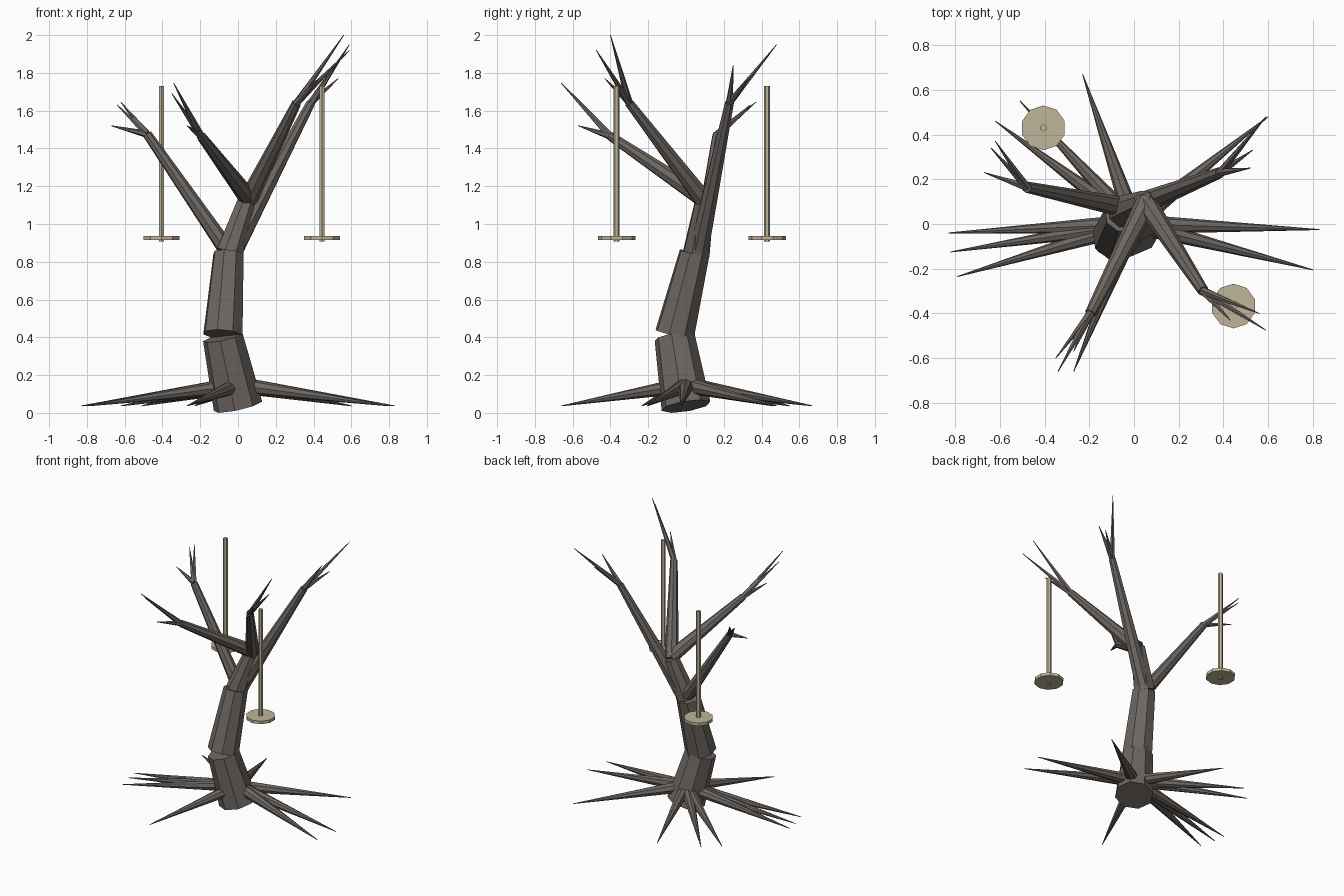
import bpy, bmesh
from mathutils import Vector

if "Cube" in bpy.data.objects:
    bpy.data.objects.remove(bpy.data.objects["Cube"])


def material(name, rgb):
    m = bpy.data.materials.new(name)
    m.diffuse_color = (*rgb, 1)
    m.use_nodes = True
    m.node_tree.nodes["Principled BSDF"].inputs["Base Color"].default_value = m.diffuse_color
    return m


BARK = material("dark_bark", (0.155, 0.135, 0.122))
WOOD = material("pale_wood", (0.53, 0.46, 0.32))


def limb(name, a, b, r1, r2, sides=8, mat=BARK):
    """Tapered flat-faced cylinder from a to b, ends square to its axis."""
    a, b = Vector(a), Vector(b)
    bm = bmesh.new()
    bmesh.ops.create_cone(bm, cap_ends=True, segments=sides,
                          radius1=r1, radius2=r2, depth=(b - a).length)
    me = bpy.data.meshes.new(name)
    bm.to_mesh(me)
    bm.free()
    me.materials.append(mat)
    ob = bpy.data.objects.new(name, me)
    ob.location = (a + b) / 2
    ob.rotation_euler = (b - a).to_track_quat('Z', 'Y').to_euler()
    bpy.context.collection.objects.link(ob)
    return ob


# Trunk in three leaning sections
limb("trunk_lower", (0, 0, 0.035), (-0.08, -0.06, 0.40), 0.132, 0.108)
limb("trunk_middle", (-0.08, -0.06, 0.415), (-0.05, 0.045, 0.845), 0.108, 0.083)
limb("trunk_upper", (-0.045, 0.055, 0.845), (0.05, 0.10, 1.13), 0.075, 0.052)

# Branches: start, end, base radius, twig tips
branches = {
    "left": ((-0.07, 0.08, 0.88), (-0.48, 0.165, 1.475), 0.045,
             [(-0.67, 0.23, 1.52), (-0.64, 0.34, 1.63), (-0.62, 0.37, 1.645)]),
    "front_left": ((0.06, 0.10, 1.13), (-0.195, -0.40, 1.465), 0.05,
                   [(-0.34, -0.66, 1.745), (-0.35, -0.60, 1.69),
                    (-0.27, -0.57, 1.52)]),
    "front_right": ((0.05, 0.10, 1.12), (0.31, -0.30, 1.64), 0.05,
                    [(0.56, -0.40, 2.0), (0.59, -0.475, 1.92),
                     (0.43, -0.43, 1.77)]),
    "back_right": ((-0.02, 0.07, 0.87), (0.385, 0.23, 1.64), 0.055,
                   [(0.59, 0.48, 1.95), (0.52, 0.25, 1.84),
                    (0.53, 0.33, 1.77)]),
}
for side, (start, end, radius, tips) in branches.items():
    limb(f"{side}_branch", start, end, radius, 0.025)
    for i, tip in enumerate(tips):
        limb(f"{side}_twig_{i + 1}", end, tip, 0.02, 0.002, 6)

# Roots fanning out from the foot of the trunk
root_tips = [(-0.83, -0.04), (-0.82, -0.125), (-0.79, -0.235),
             (0.83, -0.025), (0.80, -0.205), (0.60, 0.48),
             (-0.62, 0.46), (-0.51, 0.55), (-0.23, 0.67), (-0.27, -0.66)]
for i, (x, y) in enumerate(root_tips):
    limb(f"root_{i + 1}", (0, 0, 0.148), (x, y, 0.037), 0.045, 0.002, 8)

# Two hanging disc seats with their ropes
for side, x, y in (("front", 0.445, -0.367), ("back", -0.405, 0.43)):
    limb(f"{side}_swing_seat", (x, y, 0.915), (x, y, 0.937), 0.1, 0.1, 10, WOOD)
    limb(f"{side}_swing_rope", (x, y, 0.907), (x, y, 1.73), 0.016, 0.016, 6, WOOD)
